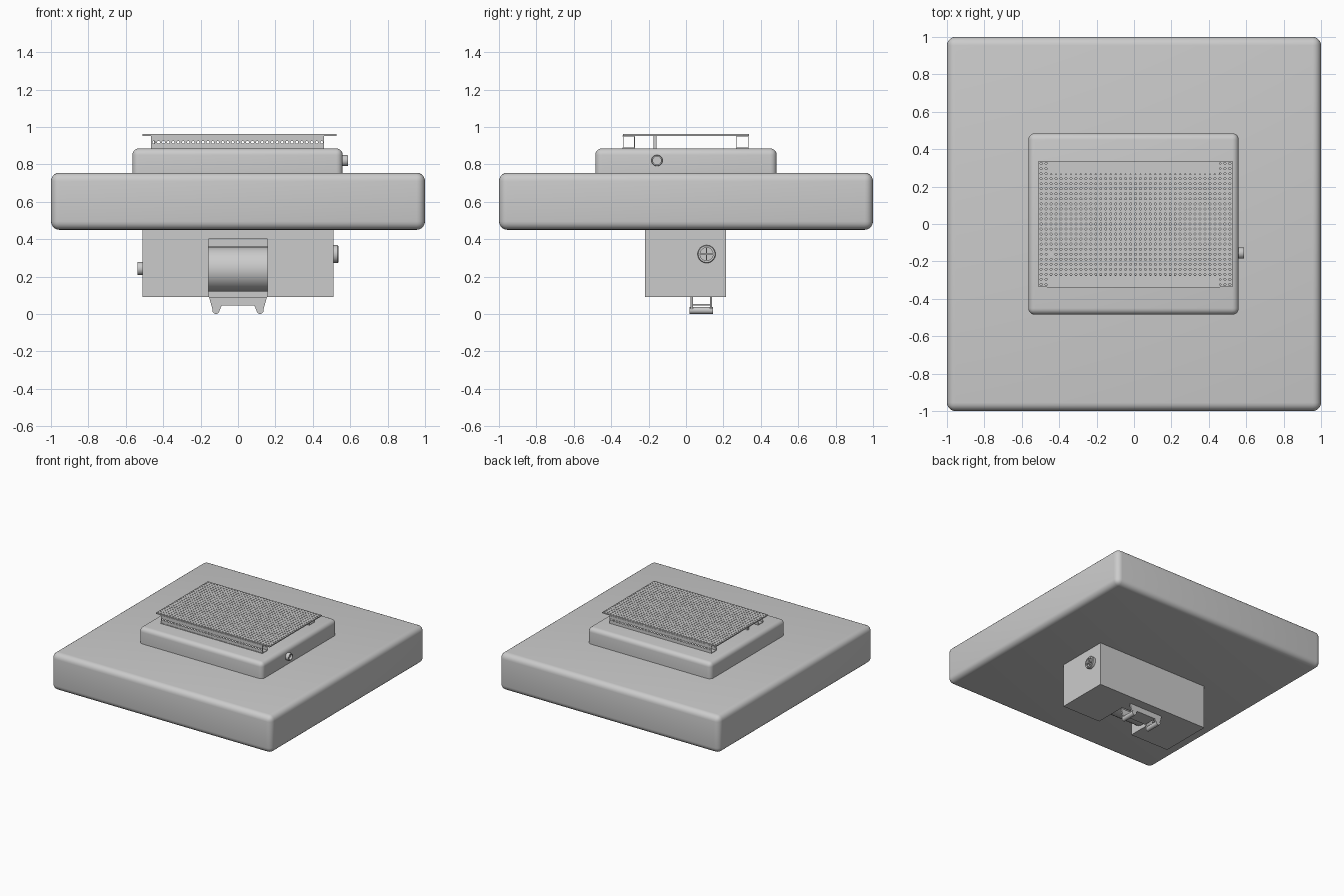
import bpy, bmesh, math
from mathutils import Matrix, Vector

cube = bpy.data.objects.get("Cube")
if cube:
    bpy.data.objects.remove(cube, do_unlink=True)

grey = bpy.data.materials.new("plain grey")
grey.use_nodes = True
grey.diffuse_color = (0.6, 0.6, 0.6, 1)
grey.node_tree.nodes["Principled BSDF"].inputs["Base Color"].default_value = (0.6, 0.6, 0.6, 1)


def finish(name, bm, smooth=False):
    """Turn a bmesh into a grey object."""
    bmesh.ops.recalc_face_normals(bm, faces=bm.faces[:])
    mesh = bpy.data.meshes.new(name)
    bm.to_mesh(mesh)
    bm.free()
    mesh.materials.append(grey)
    obj = bpy.data.objects.new(name, mesh)
    bpy.context.collection.objects.link(obj)
    bpy.ops.object.select_all(action='DESELECT')
    obj.select_set(True)
    bpy.context.view_layer.objects.active = obj
    if smooth:
        bpy.ops.object.shade_smooth_by_angle(angle=math.radians(35))
    return obj


def box(name, x, y, z, bevel=0):
    """Box from (min, max) ranges with optional rounded edges."""
    bm = bmesh.new()
    bmesh.ops.create_cube(bm, size=1)
    lo, hi = Vector((x[0], y[0], z[0])), Vector((x[1], y[1], z[1]))
    for v in bm.verts:
        v.co = Vector([(a + b) / 2 + c * (b - a) for a, b, c in zip(lo, hi, v.co)])
    if bevel:
        bmesh.ops.bevel(bm, geom=bm.edges[:], offset=bevel, segments=5,
                        profile=0.5, affect='EDGES')
    return finish(name, bm, bool(bevel))


def lathe(name, profile, origin, axis='X', steps=32):
    """Spin a closed (distance, radius) profile around an axis."""
    bm = bmesh.new()
    verts = [bm.verts.new((d, r, 0)) for d, r in profile]
    edges = [bm.edges.new((verts[i], verts[(i + 1) % len(verts)])) for i in range(len(verts))]
    bmesh.ops.spin(bm, geom=verts + edges, cent=(0, 0, 0), axis=(1, 0, 0),
                   angle=2 * math.pi, steps=steps)
    bmesh.ops.remove_doubles(bm, verts=bm.verts[:], dist=0.0001)
    turn = Matrix.Rotation(math.pi / 2, 4, 'Z') if axis == 'Y' else Matrix()
    bm.transform(Matrix.Translation(origin) @ turn)
    return finish(name, bm, True)


def rod(name, length, radius, origin, axis='X'):
    h = length / 2
    return lathe(name, [(-h, 0), (-h, radius), (h, radius), (h, 0)], origin, axis)


def perforated(name, columns, rows, size, hole, thick, place):
    """Thin sheet with a grid of eight-sided holes."""
    bm = bmesh.new()
    cw, ch = size[0] / columns, size[1] / rows
    for i in range(columns):
        for j in range(rows):
            cx, cy = (i + 0.5) * cw - size[0] / 2, (j + 0.5) * ch - size[1] / 2
            corner = [bm.verts.new((cx + sx * cw / 2, cy + sy * ch / 2, 0))
                      for sx, sy in ((1, 1), (-1, 1), (-1, -1), (1, -1))]
            ring = []
            for k in range(8):
                a = math.pi * (k + 0.5) / 4
                ring.append(bm.verts.new((cx + hole * math.cos(a), cy + hole * math.sin(a), 0)))
            for k in range(4):
                a, b, c = ring[2 * k], ring[2 * k + 1], ring[(2 * k + 2) % 8]
                bm.faces.new((corner[k], b, a))
                bm.faces.new((corner[k], corner[(k + 1) % 4], c, b))
    bmesh.ops.remove_doubles(bm, verts=bm.verts[:], dist=0.0001)
    bmesh.ops.recalc_face_normals(bm, faces=bm.faces[:])
    bmesh.ops.solidify(bm, geom=bm.faces[:], thickness=thick)
    bm.transform(place)
    return finish(name, bm)


def prism(name, points, y):
    """Extrude an x-z outline through a y range."""
    bm = bmesh.new()
    face = bm.faces.new([bm.verts.new((px, y[0], pz)) for px, pz in points])
    out = bmesh.ops.extrude_face_region(bm, geom=[face])
    bmesh.ops.translate(bm, vec=(0, y[1] - y[0], 0),
                        verts=[v for v in out["geom"] if isinstance(v, bmesh.types.BMVert)])
    return finish(name, bm)


# Main slab and the raised housing on top
box("main_slab", (-1, 1), (-1, 1), (0.45, 0.755), 0.045)
box("upper_housing", (-0.565, 0.56), (-0.485, 0.485), (0.66, 0.885), 0.035)

# Perforated board on two hollow perforated rails
perforated("perforated_board", 39, 25, (1.035, 0.674), 0.0055, 0.009,
           Matrix.Translation((0.008, 0, 0.961)))
upright = Matrix.Rotation(math.pi / 2, 4, 'X')
for side, y0, y1 in (("front", -0.34, -0.275), ("back", 0.268, 0.333)):
    for wall, y in (("outer", y0 + 0.002), ("inner", y1 - 0.002)):
        perforated(f"{side}_rail_{wall}_wall", 35, 1, (0.925, 0.062), 0.0075, 0.004,
                   Matrix.Translation((-0.002, y, 0.918)) @ upright)
    for level, z in (("bottom", 0.885), ("top", 0.948)):
        box(f"{side}_rail_{level}", (-0.465, 0.46), (y0, y1), (z, z + 0.005))
box("board_post", (-0.45, -0.435), (-0.173, -0.158), (0.88, 0.957))

# Lower housing with a pocket open to the front and below
lower = box("lower_housing", (-0.51, 0.51), (-0.22, 0.215), (0.09, 0.47))
cutter = box("pocket_cutter", (-0.158, 0.158), (-0.3, 0.05), (0.0, 0.4))
cutter.hide_render = True
cut = lower.modifiers.new("pocket", 'BOOLEAN')
cut.operation, cut.solver, cut.object = 'DIFFERENCE', 'EXACT', cutter
bpy.context.view_layer.objects.active = lower
bpy.ops.object.modifier_apply(modifier=cut.name)
bpy.data.objects.remove(cutter, do_unlink=True)
rod("pocket_roll", 0.314, 0.12, (0, -0.085, 0.24))

# Clip below the lower housing: end plates, cross plate and rollers
for end, y in (("front", 0.025), ("back", 0.128)):
    for side, s in (("left", 1), ("right", -1)):
        prism(f"clip_{end}_{side}_arm",
              [(s * px, pz) for px, pz in ((0.155, 0.092), (0.133, 0.012), (0.118, 0.003),
                                           (0.102, 0.012), (0.085, 0.05), (0.085, 0.092))],
              (y, y + 0.012))
    box(f"clip_{end}_bar", (-0.09, 0.09), (y, y + 0.012), (0.045, 0.092))
box("clip_cross_plate", (-0.09, 0.09), (0.03, 0.135), (0.045, 0.053))
for side, s in (("left", 1), ("right", -1)):
    rod(f"clip_{side}_roller", 0.125, 0.019, (s * 0.118, 0.0825, 0.019), 'Y')


def socket(name, x, y, z, radius, direction, depth):
    """Ring-shaped connector with a recessed centre."""
    d, r = direction * depth, radius
    lathe(name, [(0, 0), (0, r), (d * 0.85, r), (d, r * 0.93), (d, r * 0.72),
                 (d * 0.4, r * 0.72), (d * 0.4, 0)], (x, y, z))


# Round connectors on the sides
socket("upper_side_socket", 0.558, -0.155, 0.82, 0.03, 1, 0.03)
socket("left_side_socket", 0.508, 0.11, 0.32, 0.048, 1, 0.028)
socket("right_side_socket", -0.508, 0.11, 0.243, 0.035, -1, 0.03)
box("socket_vertical_rib", (0.51, 0.53), (0.107, 0.113), (0.284, 0.356))
box("socket_horizontal_rib", (0.51, 0.53), (0.074, 0.146), (0.317, 0.323))
